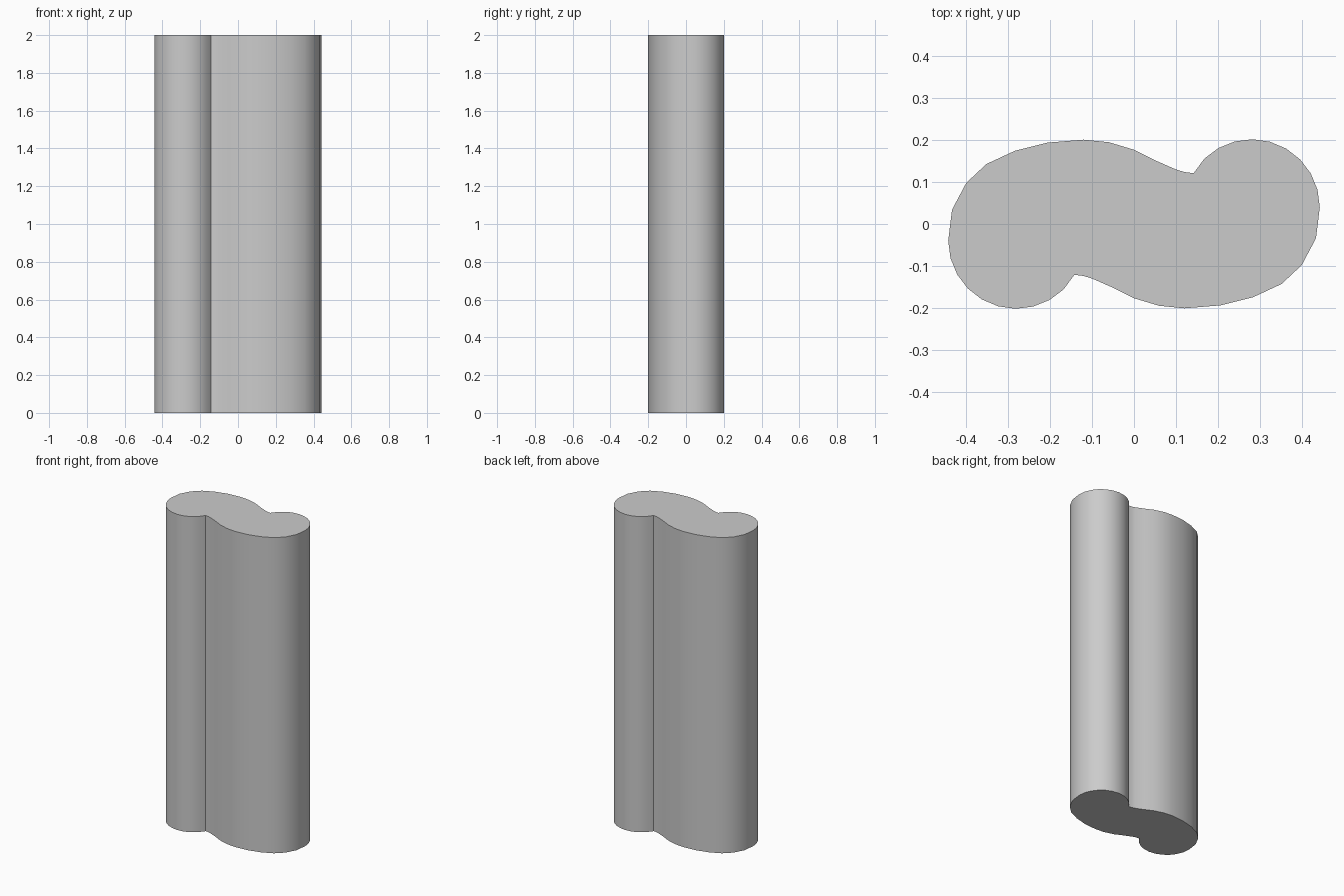
import bpy, bmesh
from math import cos, sin, radians

HEIGHT = 2.0
LOBE_X, LOBE_Y, LOBE_R = 0.281, 0.04, 0.162

cube = bpy.data.objects.get("Cube")
if cube:
    bpy.data.objects.remove(cube, do_unlink=True)

# Flowing side from the inner notch to the opposite round lobe
belly = [(-0.142, -0.121), (-0.12, -0.124), (-0.1, -0.13), (-0.05, -0.152),
         (0.0, -0.177), (0.06, -0.195), (0.12, -0.201), (0.207, -0.194),
         (0.283, -0.175), (0.352, -0.143), (0.4, -0.098), (0.434, -0.034)]

# Round lobe, ending just before the other notch
STEPS = 10
lobe = [(LOBE_X + LOBE_R * cos(radians(149 * i / STEPS)),
         LOBE_Y + LOBE_R * sin(radians(149 * i / STEPS))) for i in range(STEPS)]

# The outline repeats after a half turn
half = belly + lobe
outline = half + [(-x, -y) for x, y in half]

# Extrude the outline into a column
bm = bmesh.new()
base = bm.faces.new([bm.verts.new((x, y, 0)) for x, y in outline])
ext = bmesh.ops.extrude_face_region(bm, geom=[base], use_keep_orig=True)
top = [v for v in ext["geom"] if isinstance(v, bmesh.types.BMVert)]
bmesh.ops.translate(bm, verts=top, vec=(0, 0, HEIGHT))
bmesh.ops.recalc_face_normals(bm, faces=bm.faces)
mesh = bpy.data.meshes.new("column")
bm.to_mesh(mesh)
bm.free()

column = bpy.data.objects.new("column", mesh)
bpy.context.collection.objects.link(column)

# Plain grey surface
grey = bpy.data.materials.new("light grey")
grey.use_nodes = True
colour = (0.6, 0.6, 0.6, 1)
grey.diffuse_color = colour
grey.node_tree.nodes["Principled BSDF"].inputs["Base Color"].default_value = colour
mesh.materials.append(grey)

# Smooth walls with crisp rims and notches
bpy.ops.object.select_all(action="DESELECT")
column.select_set(True)
bpy.context.view_layer.objects.active = column
bpy.ops.object.shade_smooth_by_angle(angle=radians(35))
